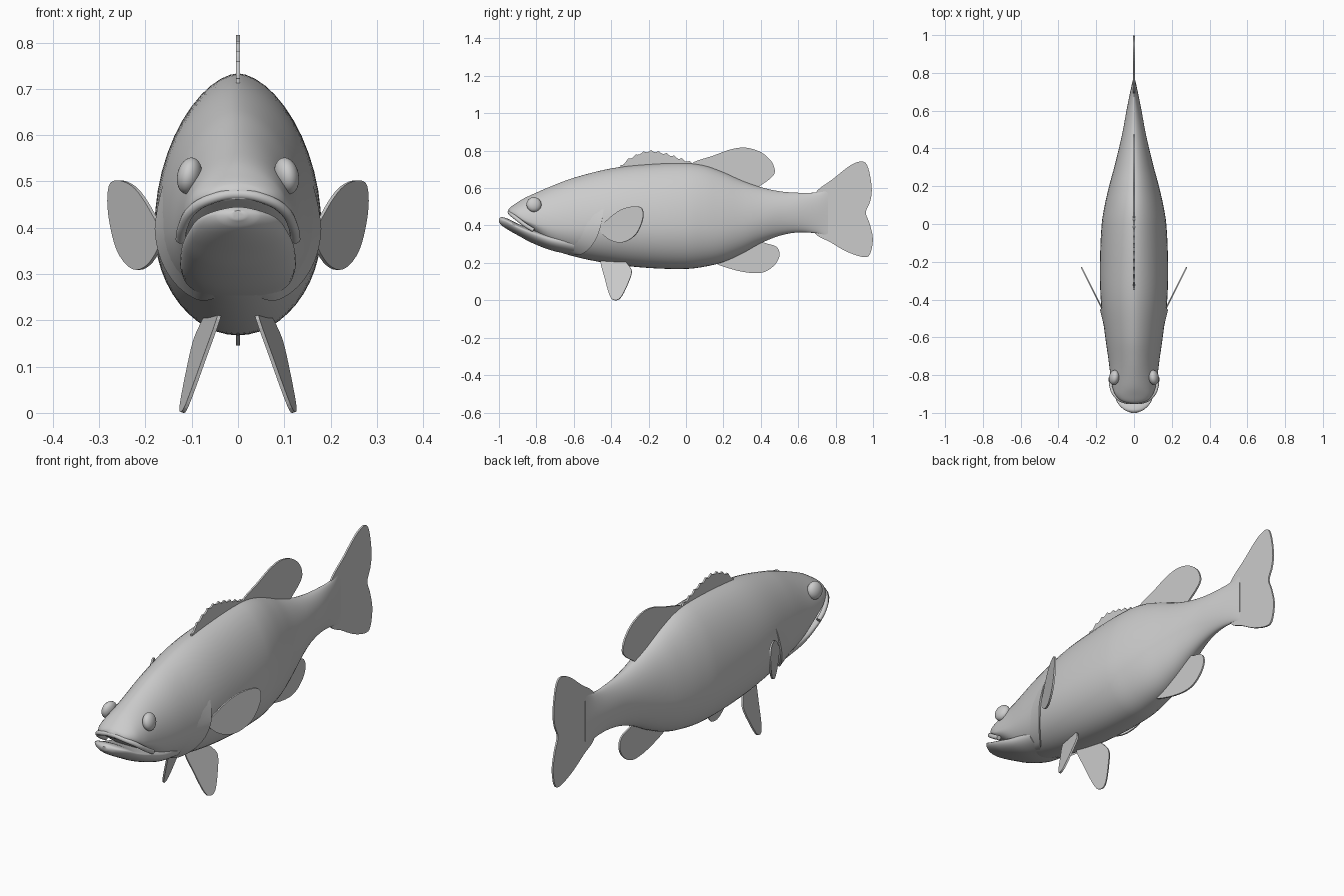
import bpy, bmesh, math
from mathutils import Vector

if "Cube" in bpy.data.objects:
    bpy.data.objects.remove(bpy.data.objects["Cube"])

C = bpy.context


def make_object(name, verts, faces, smooth=True):
    bm = bmesh.new()
    vs = [bm.verts.new(v) for v in verts]
    for f in faces:
        bm.faces.new([vs[i] for i in f])
    bmesh.ops.recalc_face_normals(bm, faces=bm.faces)
    me = bpy.data.meshes.new(name)
    bm.to_mesh(me)
    bm.free()
    ob = bpy.data.objects.new(name, me)
    C.collection.objects.link(ob)
    if smooth:
        bpy.ops.object.select_all(action='DESELECT')
        C.view_layer.objects.active = ob
        ob.select_set(True)
        bpy.ops.object.shade_smooth_by_angle(angle=math.radians(50))
    return ob


def mirror(ob):
    ob.modifiers.new("mirror", 'MIRROR').use_axis = (True, False, False)


def sample(rows, t):
    """Smooth interpolation of a table keyed by its first column."""
    t = min(max(t, rows[0][0]), rows[-1][0])
    i = 0
    while i < len(rows) - 2 and t > rows[i + 1][0]:
        i += 1
    a, b = rows[i], rows[i + 1]
    p, n = rows[max(i - 1, 0)], rows[min(i + 2, len(rows) - 1)]
    d = b[0] - a[0]
    u = (t - a[0]) / d
    out = []
    for k in range(1, len(a)):
        m0 = (b[k] - p[k]) / (b[0] - p[0]) * d
        m1 = (n[k] - a[k]) / (n[0] - a[0]) * d
        out.append((2*u**3 - 3*u*u + 1) * a[k] + (u**3 - 2*u*u + u) * m0
                   + (3*u*u - 2*u**3) * b[k] + (u**3 - u*u) * m1)
    return out


def section_point(rows, y, ang, grow=0.0):
    top, bot, w, r = sample(rows, y)
    mid = bot + r * (top - bot)
    c, s = math.cos(ang), math.sin(ang)
    h = top - mid if s > 0 else mid - bot
    x = math.copysign(abs(c) ** (1.15 if s > 0 else 1.0), c)
    return Vector((x * (w + grow), y, mid + s * (h + grow)))


def loft(name, rows, sub=5, seg=48):
    ys = [a[0] + (b[0] - a[0]) * k / sub for a, b in zip(rows, rows[1:]) for k in range(sub)]
    ys.append(rows[-1][0])
    verts = [section_point(rows, y, 2 * math.pi * j / seg) for y in ys for j in range(seg)]
    faces = [(i*seg + j, i*seg + (j+1) % seg, (i+1)*seg + (j+1) % seg, (i+1)*seg + j)
             for i in range(len(ys) - 1) for j in range(seg)]
    faces += [tuple(range(seg)), tuple(range((len(ys)-1)*seg, len(ys)*seg))]
    return make_object(name, verts, faces)


def rounded(pts, sub=5):
    """Closed Catmull-Rom outline through the points."""
    n, out = len(pts), []
    for i in range(n):
        p0, p1, p2, p3 = (Vector(pts[(i + k) % n]) for k in (-1, 0, 1, 2))
        for k in range(sub):
            u = k / sub
            out.append(0.5 * (2*p1 + (p2-p0)*u + (2*p0 - 5*p1 + 4*p2 - p3)*u*u
                              + (3*p1 - p0 - 3*p2 + p3)*u**3))
    return out


def fin(name, outline, x_of=lambda y, z: 0.0, thick=0.008, pair=False):
    verts = [(x_of(y, z), y, z) for y, z in outline]
    ob = make_object(name, verts, [tuple(range(len(verts)))], smooth=False)
    s = ob.modifiers.new("thickness", 'SOLIDIFY')
    s.thickness, s.offset = thick, 0
    if pair:
        mirror(ob)
    return ob


# Body with upper head: y, top, bottom, half width, height ratio of widest point
body = [(-.95, .485, .462, .02, .3), (-.94, .497, .455, .06, .3), (-.91, .518, .435, .095, .25),
        (-.87, .543, .405, .113, .2), (-.82, .567, .365, .122, .25), (-.72, .61, .28, .135, .35),
        (-.6, .655, .235, .152, .38), (-.4, .705, .195, .176, .4), (-.2, .727, .173, .18, .4),
        (0, .733, .168, .171, .4), (.1, .72, .18, .155, .4), (.2, .685, .205, .132, .4),
        (.3, .64, .25, .105, .42), (.4, .605, .305, .08, .45), (.5, .583, .345, .058, .5),
        (.6, .575, .363, .04, .5), (.7, .578, .357, .02, .5), (.76, .6, .335, .007, .5)]
loft("body", body)

# Protruding lower jaw, running back into the throat
jaw = [(-1.0, .437, .418, .015, .5), (-.985, .445, .4, .05, .6), (-.95, .435, .376, .085, .7),
       (-.9, .41, .348, .106, .7), (-.83, .385, .31, .12, .7), (-.72, .36, .267, .125, .6),
       (-.6, .36, .242, .12, .5)]
loft("lower_jaw", jaw)

# Upper lip
half = [(.124, -.815, .375), (.119, -.86, .403), (.1, -.905, .437), (.06, -.935, .461)]
path = half + [(0, -.943, .472)] + [(-x, y, z) for x, y, z in reversed(half)]
cu = bpy.data.curves.new("upper_lip", 'CURVE')
cu.dimensions = '3D'
cu.bevel_depth, cu.bevel_resolution, cu.use_fill_caps = .011, 3, True
sp = cu.splines.new('BEZIER')
sp.bezier_points.add(len(path) - 1)
for bp, co in zip(sp.bezier_points, path):
    bp.co = co
    bp.handle_left_type = bp.handle_right_type = 'AUTO'
C.collection.objects.link(bpy.data.objects.new("upper_lip", cu))

# Gill covers: plates lifted slightly off the body surface towards their rear edge
edge = [(-75, -.63), (-60, -.57), (-26, -.49), (0, -.455), (25, -.435)]
nt, ns = 24, 12
verts = []
for i in range(nt + 1):
    deg = -75 + 100 * i / nt
    rear = sample(edge, deg)[0]
    fade = min(1, (25 - deg) / 25, (deg + 75) / 15)
    for j in range(ns + 2):
        s = min(j / ns, 1)
        grow = -.004 + .013 * s * s * fade if j <= ns else -.01
        verts.append(section_point(body, rear - .18 * (1 - s), math.radians(deg), grow))
m = ns + 2
mirror(make_object("gill_cover", verts, [(i*m + j, i*m + j+1, (i+1)*m + j+1, (i+1)*m + j)
                                        for i in range(nt) for j in range(m - 1)]))

# Eyes
for side, sx in (("right", 1), ("left", -1)):
    bpy.ops.mesh.primitive_uv_sphere_add(segments=32, ring_count=16, radius=1,
                                         location=(sx * .105, -.813, .512))
    eye = C.object
    eye.name = side + "_eye"
    eye.scale = (.026, .04, .04)
    eye.rotation_euler = (0, sx * math.radians(-12), sx * math.radians(8))
    bpy.ops.object.shade_smooth()

# Spiny front dorsal fin with a scalloped edge
crest = [(-.35, .722), (-.3, .765), (-.2, .803), (-.1, .787), (0, .752), (.06, .732)]
spiny = []
for i in range(41):
    y = -.35 + .41 * i / 40
    spiny.append((y, sample(crest, y)[0] - (0, .008, .011, .007)[i % 4]))
fin("spiny_dorsal_fin", spiny + [(.06, .7), (-.15, .7), (-.35, .69)])

# Soft rear dorsal fin, anal fin and tail fin
fin("soft_dorsal_fin", rounded([(.03, .73), (.15, .775), (.24, .807), (.32, .816), (.4, .792),
    (.455, .745), (.475, .695), (.462, .662), (.41, .622), (.36, .6), (.25, .62), (.12, .69)]))
fin("anal_fin", rounded([(.15, .205), (.25, .165), (.35, .146), (.42, .152), (.475, .19),
    (.5, .24), (.485, .285), (.43, .304), (.38, .315), (.28, .29), (.2, .25)]))
fin("tail_fin", rounded([(.69, .572), (.79, .652), (.88, .722), (.945, .742), (.975, .705), (.993, .6),
    (.985, .53), (.962, .47), (.982, .41), (.999, .33), (.985, .25), (.95, .231), (.86, .26),
    (.77, .312), (.69, .36), (.68, .47)]))

# Paired pectoral and pelvic fins
fin("pectoral_fins", rounded([(-.46, .38), (-.42, .43), (-.35, .483), (-.28, .502), (-.235, .49),
    (-.232, .43), (-.27, .35), (-.34, .31), (-.41, .325)]),
    lambda y, z: .168 + (y + .45) * .5, pair=True)
fin("pelvic_fins", rounded([(-.455, .215), (-.435, .12), (-.405, .02), (-.375, .001), (-.345, .02),
    (-.31, .09), (-.29, .15), (-.305, .185), (-.34, .215), (-.4, .23)]),
    lambda y, z: .06 + (.2 - z) * .3 + (y + .38) * .22, pair=True)
